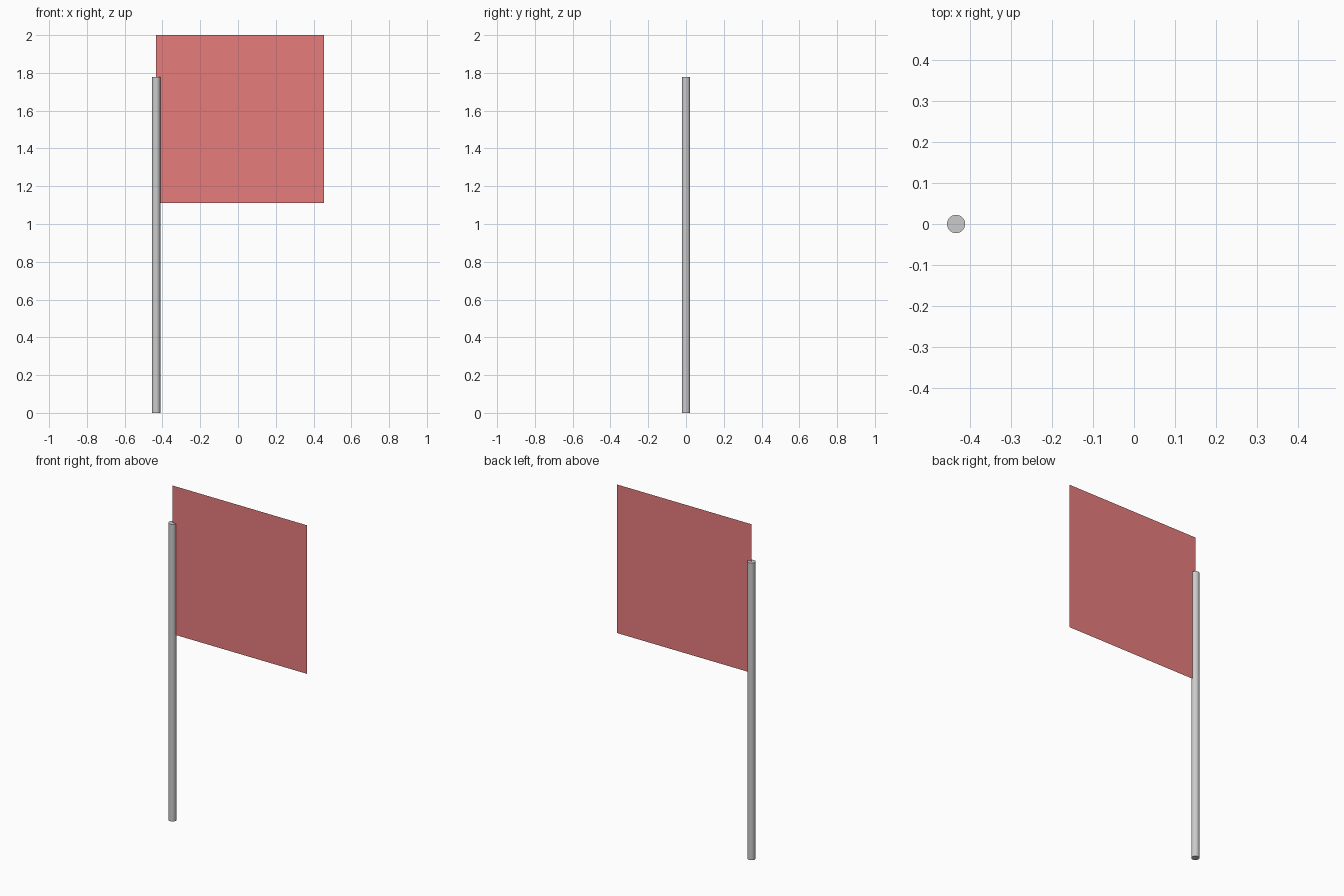
import bpy
import math

if "Cube" in bpy.data.objects:
    bpy.data.objects.remove(bpy.data.objects["Cube"])

U = 4 / 9            # model unit: pole is 4 U tall, flag is 2 U square
R = 0.05 * U         # pole radius
FLAG = 2 * U
POLE_X = -(FLAG - R) / 2

# Pole: closed round cylinder standing on the ground
bpy.ops.mesh.primitive_cylinder_add(vertices=32, radius=R, depth=4 * U,
                                    location=(POLE_X, 0, 2 * U))
pole = bpy.context.object
pole.name = "pole"
bpy.ops.object.shade_smooth_by_angle(angle=math.radians(30))

# Flag: single flat sheet starting on the pole axis, rising above the pole top
bpy.ops.mesh.primitive_plane_add(size=FLAG, rotation=(math.pi / 2, 0, 0),
                                 location=(POLE_X + FLAG / 2, 0, 2 - FLAG / 2))
flag = bpy.context.object
flag.name = "flag"
bpy.ops.object.transform_apply(location=False, rotation=True, scale=False)

red = bpy.data.materials.new("flag_red")
red.diffuse_color = (0.8, 0.2, 0.2, 1)
red.use_nodes = True
red.node_tree.nodes["Principled BSDF"].inputs["Base Color"].default_value = red.diffuse_color
flag.data.materials.append(red)
